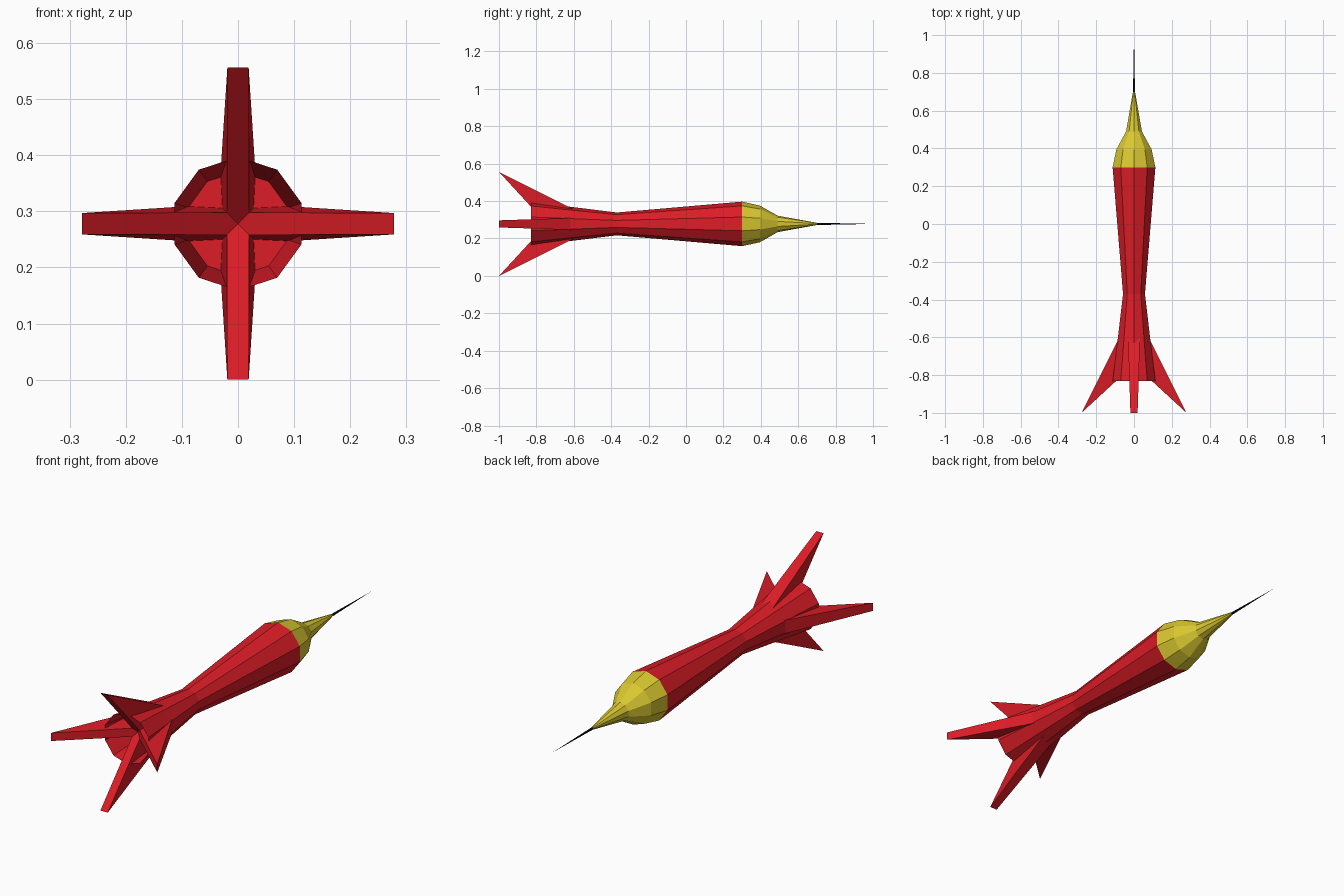
import bpy, bmesh
from math import sin, cos, pi
from mathutils import Matrix

if "Cube" in bpy.data.objects:
    bpy.data.objects.remove(bpy.data.objects["Cube"])

AXIS_Z = 0.278   # height of the long axis
SIDES = 10


def material(name, rgb):
    m = bpy.data.materials.new(name)
    m.diffuse_color = (*rgb, 1)
    m.use_nodes = True
    m.node_tree.nodes["Principled BSDF"].inputs["Base Color"].default_value = m.diffuse_color
    return m


RED = material("red", (0.72, 0.012, 0.02))
YELLOW = material("yellow", (0.7, 0.58, 0.03))
BLACK = material("black", (0.005, 0.005, 0.008))


def make_object(name, bm, mat):
    me = bpy.data.meshes.new(name)
    bm.to_mesh(me)
    bm.free()
    me.materials.append(mat)
    ob = bpy.data.objects.new(name, me)
    ob.location.z = AXIS_Z
    bpy.context.collection.objects.link(ob)
    return ob


def lathe(name, profile, mat, sides=SIDES, disc=None):
    """Loft polygon rings of (y, radius) along y; disc = ring index to fill."""
    bm = bmesh.new()
    rings = [[bm.verts.new((r * cos(pi / 2 + 2 * pi * i / sides), y,
                            r * sin(pi / 2 + 2 * pi * i / sides)))
              for i in range(sides)] for y, r in profile]
    for a, b in zip(rings, rings[1:]):
        for i in range(sides):
            j = (i + 1) % sides
            bm.faces.new((a[i], b[i], b[j], a[j]))
    if disc is not None:
        bm.faces.new(rings[disc][::-1])
    bmesh.ops.remove_doubles(bm, verts=bm.verts, dist=1e-6)
    return make_object(name, bm, mat)


# Waisted body: open flared tail with a recessed bulkhead
lathe("body", [(-0.83, 0.119), (-0.63, 0.093), (-0.37, 0.061), (0.3, 0.119)], RED, disc=1)

# Faceted nose cone and needle probe
lathe("nose_cone", [(0.3, 0.119), (0.395, 0.098), (0.49, 0.044), (0.7, 0.006)], YELLOW)
lathe("nose_probe", [(0.7, 0.006), (0.85, 0.003), (1.0, 0)], BLACK, sides=6)


# Swept fins: thick leading face at the root, tapering to a sharp tip edge
def fin(name, angle):
    bm = bmesh.new()
    section = [(-0.444, 0, 0.037), (-1.0, 0.278, 0.019), (-0.744, 0, 0.02)]
    left, right = [[bm.verts.new((s * w, y, r)) for y, r, w in section] for s in (-1, 1)]
    bm.faces.new(left)
    bm.faces.new(right[::-1])
    for i in range(3):
        j = (i + 1) % 3
        bm.faces.new((left[i], right[i], right[j], left[j]))
    bmesh.ops.recalc_face_normals(bm, faces=bm.faces)
    bm.transform(Matrix.Rotation(angle, 4, 'Y'))
    make_object(name, bm, RED)


for k, side in enumerate(("top", "right", "bottom", "left")):
    fin(side + "_fin", k * pi / 2)
